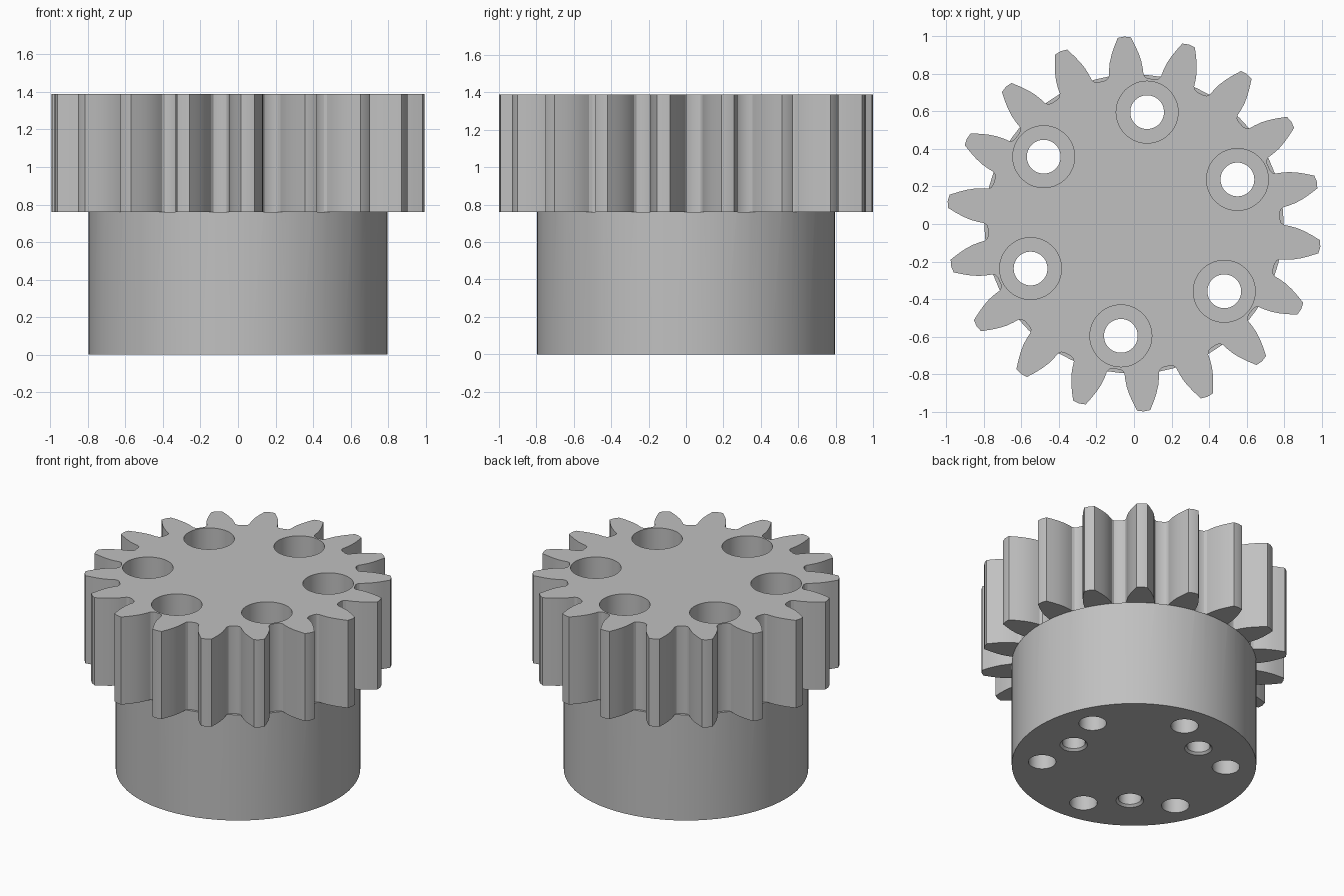
import bpy, bmesh
from math import sin, cos, asin, radians, pi

cube = bpy.data.objects.get("Cube")
if cube:
    bpy.data.objects.remove(cube, do_unlink=True)

TEETH, HUB_R, STEP_Z, TOP_Z = 18, 0.797, 0.76, 1.39
HOLE_ANGLE, HOLE_RING, PIN_RING = 23.3, 0.6, 0.47

steel = bpy.data.materials.new("plain grey steel")
steel.use_nodes = True
grey = (0.53, 0.53, 0.53, 1)
steel.diffuse_color = grey
steel.node_tree.nodes["Principled BSDF"].inputs["Base Color"].default_value = grey


def loft(name, rings):
    """Closed solid through a stack of matching rings."""
    bm = bmesh.new()
    loops = [[bm.verts.new(p) for p in ring] for ring in rings]
    n = len(loops[0])
    for low, high in zip(loops, loops[1:]):
        for i in range(n):
            j = (i + 1) % n
            bm.faces.new((low[i], low[j], high[j], high[i]))
    bm.faces.new(loops[0][::-1])
    bm.faces.new(loops[-1])
    mesh = bpy.data.meshes.new(name)
    bm.to_mesh(mesh)
    bm.free()
    mesh.materials.append(steel)
    obj = bpy.data.objects.new(name, mesh)
    bpy.context.collection.objects.link(obj)
    return obj


def turned(name, profile, x=0, y=0, sides=48):
    """Round solid from (radius, height) pairs."""
    turns = [2 * pi * i / sides for i in range(sides)]
    return loft(name, [[(x + r * cos(a), y + r * sin(a), z) for a in turns]
                       for r, z in profile])


def combine(target, other, operation):
    bpy.context.view_layer.objects.active = target
    mod = target.modifiers.new(operation, "BOOLEAN")
    mod.operation = operation
    mod.solver = "EXACT"
    mod.object = other
    bpy.ops.object.modifier_apply(modifier=mod.name)
    bpy.data.objects.remove(other, do_unlink=True)


# Tooth outline: radius and half width, from root fillet to tip
flank = [(0.779, 0.117), (0.785, 0.101), (0.80, 0.092), (0.83, 0.090),
         (0.87, 0.084), (0.91, 0.072), (0.95, 0.056), (0.995, 0.035)]
outline = []
for t in range(TEETH):
    mid = radians(13) + 2 * pi * t / TEETH
    tooth = [(r, -asin(w / r)) for r, w in flank] + [(1.0, 0)]
    tooth += [(r, asin(w / r)) for r, w in reversed(flank)]
    outline += [(r * cos(mid + a), r * sin(mid + a)) for r, a in tooth]

# Toothed rim joined to the round hub
gear = loft("pinion_gear", [[(x, y, z) for x, y in outline] for z in (STEP_Z, TOP_Z)])
hub = turned("hub", [(HUB_R, 0), (HUB_R, STEP_Z)], sides=72)
combine(gear, hub, "UNION")

# Six counterbored bolt holes
for k in range(6):
    a = radians(HOLE_ANGLE + 60 * k)
    bolt = turned("bolt_hole", [(0.09, -0.1), (0.09, 0.5), (0.165, 0.5), (0.165, 1.5)],
                  HOLE_RING * cos(a), HOLE_RING * sin(a))
    combine(gear, bolt, "DIFFERENCE")

# Three chamfered blind pin holes underneath
for k in range(3):
    a = radians(HOLE_ANGLE + 90 + 120 * k)
    pin = turned("pin_hole", [(0.11, -0.02), (0.075, 0.015), (0.075, 0.4)],
                 PIN_RING * cos(a), PIN_RING * sin(a))
    combine(gear, pin, "DIFFERENCE")

# Smooth curved walls, crisp machined edges
bpy.ops.object.select_all(action="DESELECT")
gear.select_set(True)
bpy.context.view_layer.objects.active = gear
bpy.ops.object.shade_smooth_by_angle(angle=radians(25))
